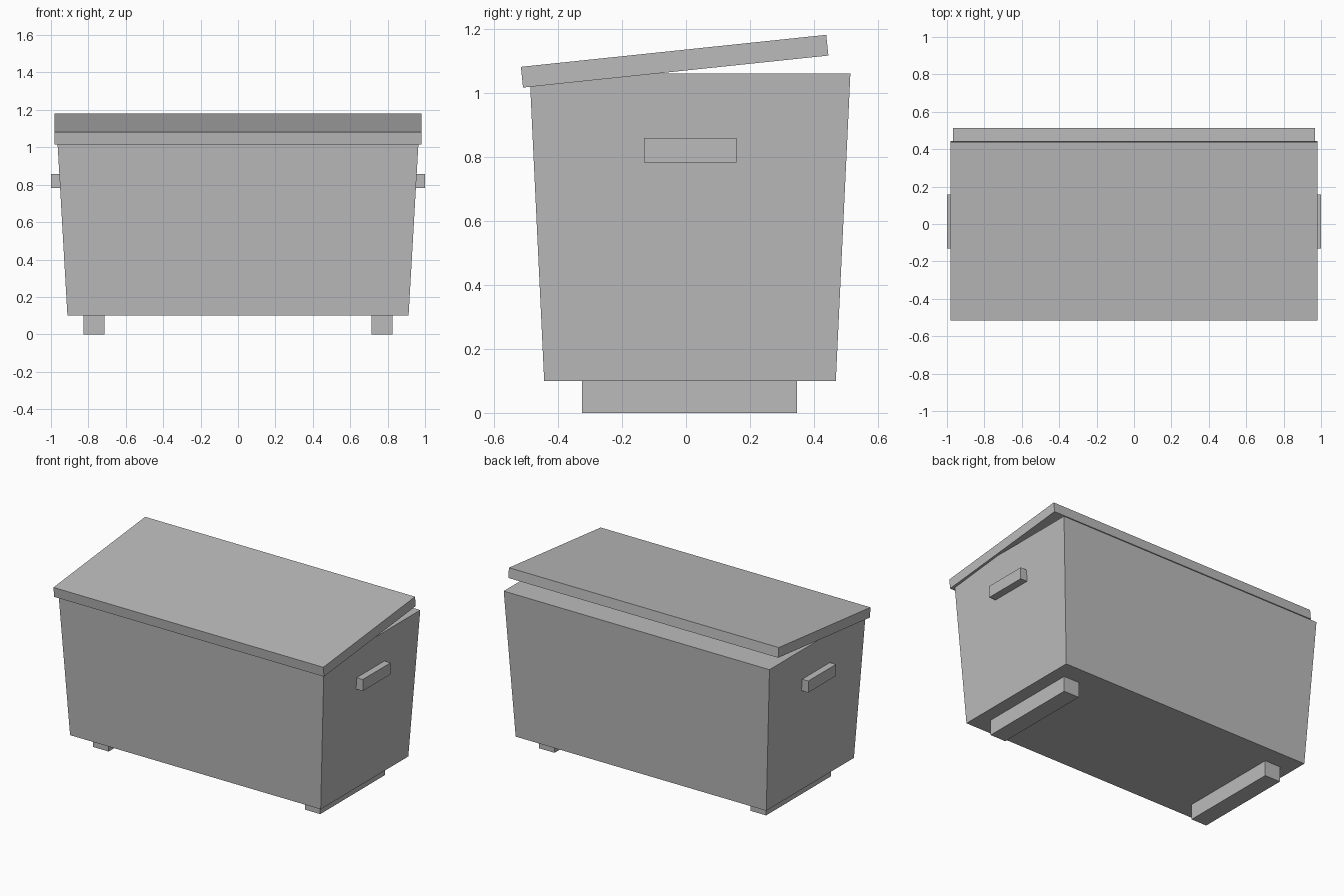
import bpy, bmesh, math
from mathutils import Matrix

if "Cube" in bpy.data.objects:
    bpy.data.objects.remove(bpy.data.objects["Cube"])

grey = bpy.data.materials.new("plain_grey")
grey.diffuse_color = (0.5, 0.5, 0.5, 1)
grey.use_nodes = True
grey.node_tree.nodes["Principled BSDF"].inputs["Base Color"].default_value = grey.diffuse_color

CY = 0.0125  # depth centre of the chest


def box(name, size, loc, tilt=0.0, taper=(1, 1)):
    """Flat-shaded box; taper scales the bottom face in x and y."""
    bm = bmesh.new()
    bmesh.ops.create_cube(bm, size=1)
    for v in bm.verts:
        k = taper if v.co.z < 0 else (1, 1)
        v.co.x *= size[0] * k[0]
        v.co.y *= size[1] * k[1]
        v.co.z *= size[2]
    bmesh.ops.transform(bm, matrix=Matrix.Translation(loc) @ Matrix.Rotation(tilt, 4, 'X'), verts=bm.verts)
    mesh = bpy.data.meshes.new(name)
    bm.to_mesh(mesh)
    bm.free()
    mesh.materials.append(grey)
    obj = bpy.data.objects.new(name, mesh)
    bpy.context.collection.objects.link(obj)
    return obj


# Tapered chest body, wider at the top
box("chest_body", (1.934, 1.002, 0.96), (0, CY, 0.58), taper=(1.824 / 1.934, 0.911 / 1.002))

# Lid, propped up at the back
box("lid", (1.964, 0.959, 0.065), (0, -0.0355, 1.0985), tilt=math.radians(5.98))

# Side handles and runner feet
for side, s in (("left", -1), ("right", 1)):
    box(side + "_handle", (0.06, 0.288, 0.076), (s * 0.97, 0.013, 0.82))
    box(side + "_foot", (0.112, 0.672, 0.1), (s * 0.77, 0.011, 0.05))
